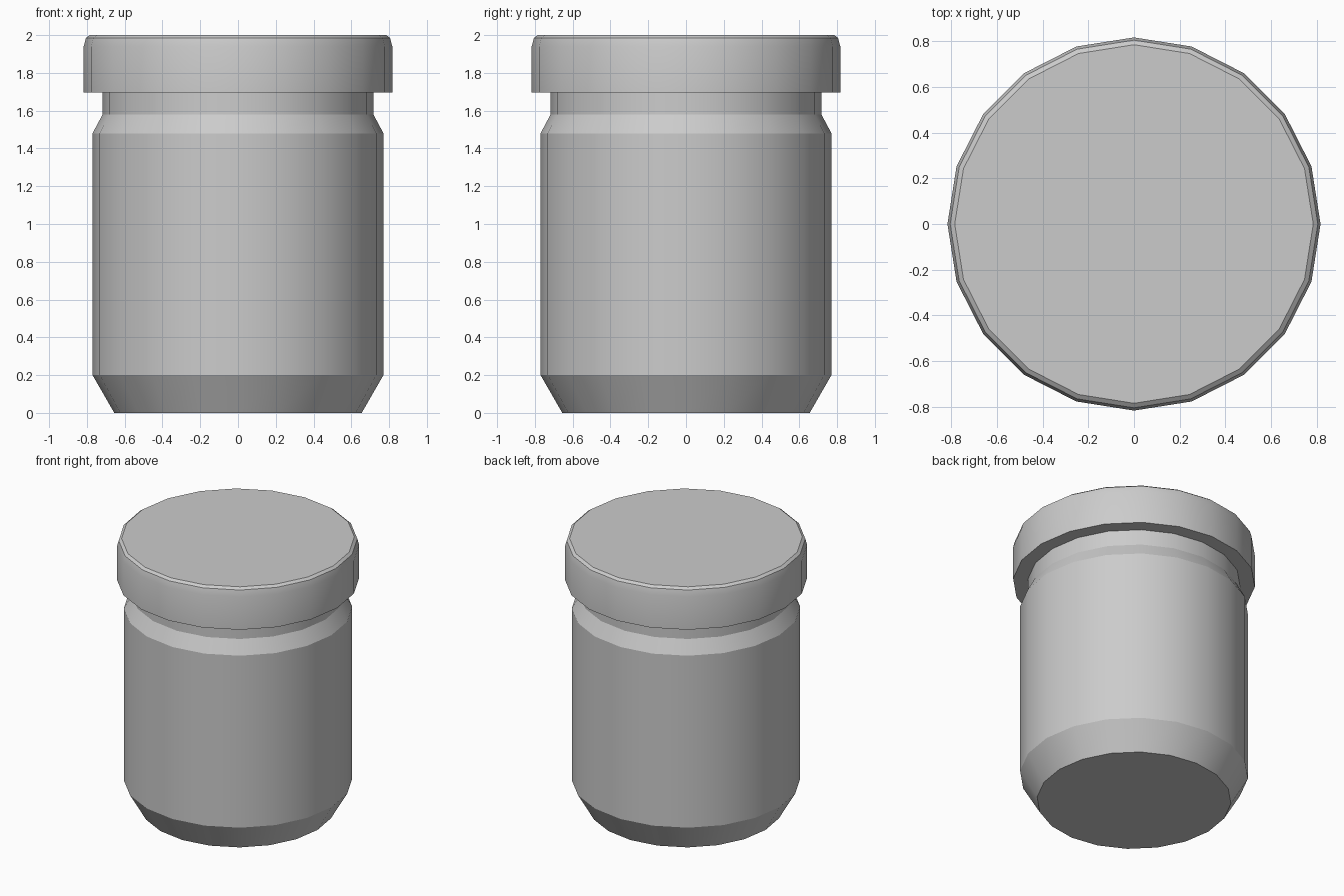
import bpy, bmesh, math

if "Cube" in bpy.data.objects:
    bpy.data.objects.remove(bpy.data.objects["Cube"])

SIDES = 20


def lathe(name, profile):
    """Turn a (radius, z) profile into a closed, capped solid."""
    bm = bmesh.new()
    rings = []
    for r, z in profile:
        rings.append([bm.verts.new((r * math.cos(2 * math.pi * i / SIDES),
                                    r * math.sin(2 * math.pi * i / SIDES), z))
                      for i in range(SIDES)])
    for low, high in zip(rings, rings[1:]):
        for i in range(SIDES):
            j = (i + 1) % SIDES
            bm.faces.new((low[i], low[j], high[j], high[i]))
    bm.faces.new(rings[0][::-1])
    bm.faces.new(rings[-1])
    mesh = bpy.data.meshes.new(name)
    bm.to_mesh(mesh)
    bm.free()
    obj = bpy.data.objects.new(name, mesh)
    bpy.context.collection.objects.link(obj)
    bpy.ops.object.select_all(action='DESELECT')
    obj.select_set(True)
    bpy.context.view_layer.objects.active = obj
    bpy.ops.object.shade_smooth_by_angle(angle=math.radians(25))
    return obj


# Jar body: tapered foot, straight wall, sloped shoulder, neck
# (the neck ends just inside the lid)
lathe("jar_body", [(0.655, 0), (0.77, 0.20), (0.77, 1.48),
                   (0.717, 1.58), (0.717, 1.70)])

# Lid: overhanging cap with a softened top rim
lathe("jar_lid", [(0.817, 1.695), (0.817, 1.94),
                  (0.805, 1.985), (0.785, 2.0)])
